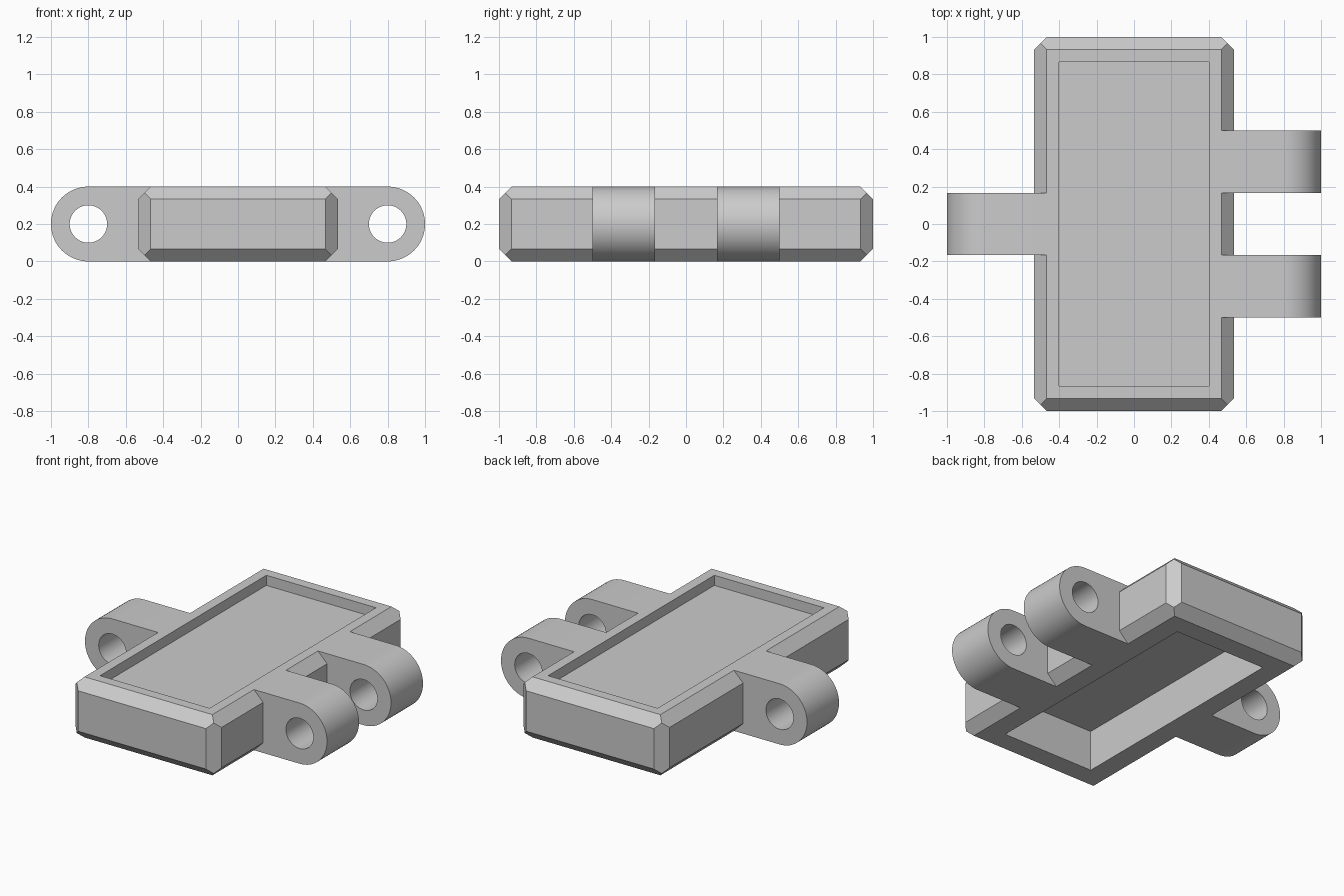
import bpy, bmesh, math
from itertools import product

if "Cube" in bpy.data.objects:
    bpy.data.objects.remove(bpy.data.objects["Cube"])

C = 1 / 15          # chamfer size and panel thickness
HX, HY, H = 8 * C, 1.0, 6 * C

grey = bpy.data.materials.new("grey")
grey.diffuse_color = (0.6, 0.6, 0.6, 1)
grey.use_nodes = True
grey.node_tree.nodes["Principled BSDF"].inputs["Base Color"].default_value = grey.diffuse_color


def add_object(name, bm):
    bmesh.ops.recalc_face_normals(bm, faces=bm.faces)
    mesh = bpy.data.meshes.new(name)
    bm.to_mesh(mesh)
    bm.free()
    mesh.materials.append(grey)
    ob = bpy.data.objects.new(name, mesh)
    bpy.context.collection.objects.link(ob)
    return ob


def box(name, hx, hy, z0, z1):
    bm = bmesh.new()
    bmesh.ops.create_cube(bm, size=1)
    for v in bm.verts:
        v.co = (v.co.x * 2 * hx, v.co.y * 2 * hy, z0 + (v.co.z + 0.5) * (z1 - z0))
    return add_object(name, bm)


def prism(name, outline, y0, y1):
    # Extrude an x-z outline along y
    bm = bmesh.new()
    face = bm.faces.new([bm.verts.new((x, y0, z)) for x, z in outline])
    new = bmesh.ops.extrude_face_region(bm, geom=[face])["geom"]
    bmesh.ops.translate(bm, vec=(0, y1 - y0, 0),
                        verts=[g for g in new if isinstance(g, bmesh.types.BMVert)])
    return add_object(name, bm)


def arc(cx, r, a0, a1, n):
    return [(cx + r * math.cos(a0 + (a1 - a0) * i / n),
             H / 2 + r * math.sin(a0 + (a1 - a0) * i / n)) for i in range(n + 1)]


def combine(ob, other, operation):
    m = ob.modifiers.new(operation.lower(), 'BOOLEAN')
    m.operation, m.solver, m.object = operation, 'EXACT', other
    bpy.context.view_layer.objects.active = ob
    bpy.ops.object.modifier_apply(modifier=m.name)
    bpy.data.objects.remove(other)


# Body: block with mitred chamfers on all twelve edges
bm = bmesh.new()
for sx, sy, sz in product((-1, 1), repeat=3):
    for dx, dy, dz in ((C, C, 0), (C, 0, C), (0, C, C), (C / 2, C / 2, C / 2)):
        bm.verts.new((sx * (HX - dx), sy * (HY - dy), H / 2 + sz * (H / 2 - dz)))
bmesh.ops.convex_hull(bm, input=bm.verts)
bmesh.ops.dissolve_limit(bm, angle_limit=0.01, verts=bm.verts, edges=bm.edges)
body = add_object("hinged_link_body", bm)

# Hinge lugs: one on the left, two on the right, each with a pin hole
for side, y in ((-1, 0), (1, 1 / 3), (1, -1 / 3)):
    x = side * 0.8
    outline = [(0.42, 0), *arc(0.8, 0.2, -math.pi / 2, math.pi / 2, 32), (0.42, H)]
    lug = prism("lug", [(side * px, pz) for px, pz in outline], y - 1 / 6, y + 1 / 6)
    hole = prism("pin_hole", arc(x, 0.1, 0, math.tau, 48)[:-1], y - 0.2, y + 0.2)
    combine(lug, hole, 'DIFFERENCE')
    combine(body, lug, 'UNION')

# Shallow tray on top, deep pocket underneath, thin panel left between them
combine(body, box("top_tray", 0.4, 13 * C, 5 * C, H + 0.1), 'DIFFERENCE')
combine(body, box("bottom_pocket", 5 * C, 0.8, -0.1, 4 * C), 'DIFFERENCE')

# Smooth the round lugs, keep the chamfers crisp
bpy.ops.object.select_all(action='DESELECT')
body.select_set(True)
bpy.context.view_layer.objects.active = body
bpy.ops.object.shade_smooth_by_angle(angle=math.radians(30))
